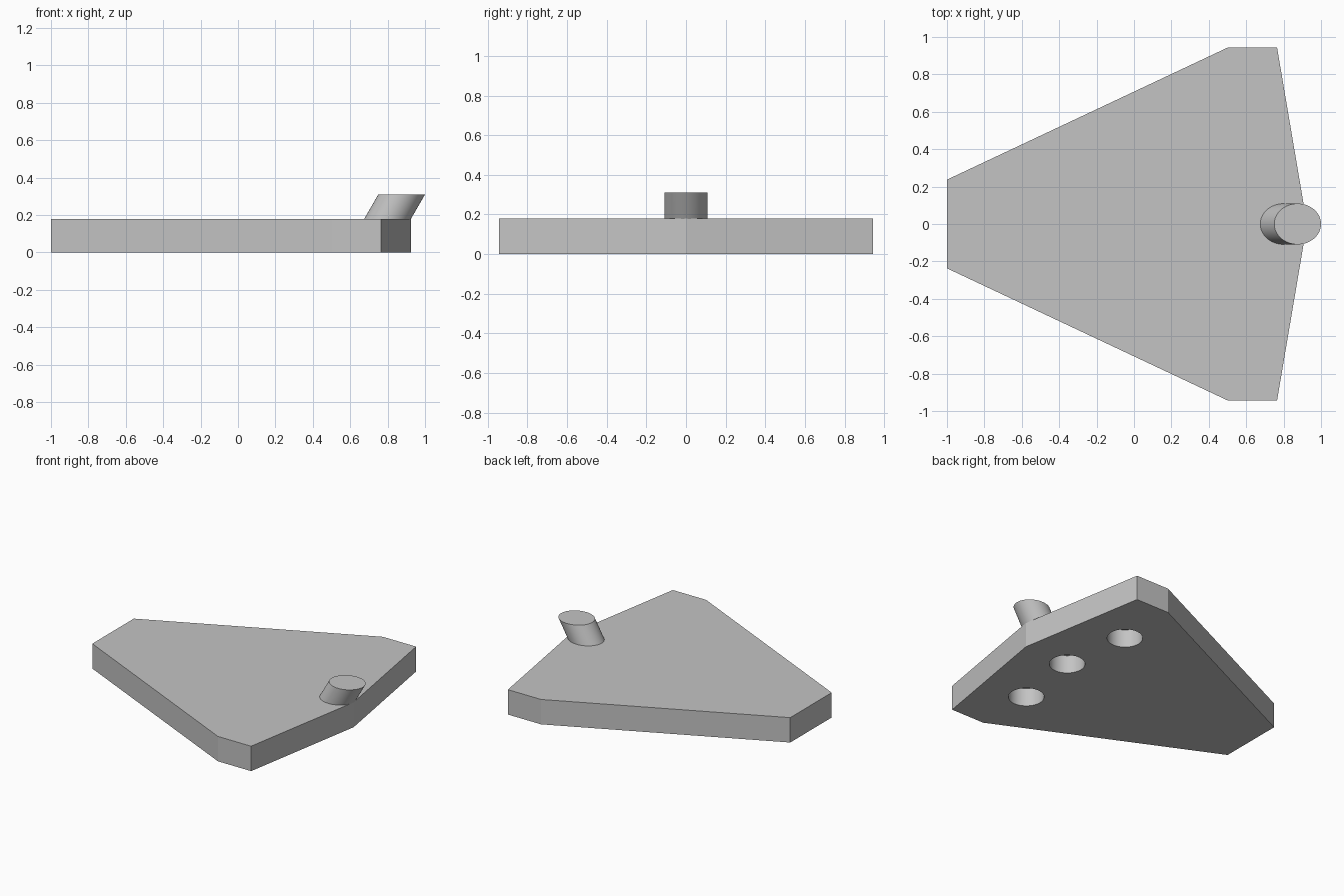
import bpy
import bmesh
from math import tan, radians
from mathutils import Matrix

cube = bpy.data.objects.get("Cube")
if cube:
    bpy.data.objects.remove(cube, do_unlink=True)

THICK = 0.18
PEG_TOP = 0.31
HOLE_DEPTH = 0.13

grey = bpy.data.materials.new("plain_grey")
grey.use_nodes = True
colour = (0.55, 0.55, 0.55, 1)
grey.diffuse_color = colour
grey.node_tree.nodes["Principled BSDF"].inputs["Base Color"].default_value = colour


def add_object(name, bm):
    bmesh.ops.recalc_face_normals(bm, faces=bm.faces)
    mesh = bpy.data.meshes.new(name)
    bm.to_mesh(mesh)
    bm.free()
    mesh.materials.append(grey)
    obj = bpy.data.objects.new(name, mesh)
    bpy.context.collection.objects.link(obj)
    return obj


def add_cylinder(name, x, y, z0, z1, rx, ry, lean=0):
    """Upright or sheared elliptic cylinder; x, y is the centre at z0."""
    bm = bmesh.new()
    bmesh.ops.create_cone(bm, cap_ends=True, segments=64, radius1=1,
                          radius2=1, depth=z1 - z0,
                          matrix=Matrix.Translation((0, 0, (z1 - z0) / 2)))
    for v in bm.verts:
        v.co.x = x + v.co.x * rx + v.co.z * lean
        v.co.y = y + v.co.y * ry
        v.co.z += z0
    # smooth the curved wall only, keeping the rims sharp
    for f in bm.faces:
        f.smooth = len(f.verts) == 4
    for e in bm.edges:
        if any(len(f.verts) > 4 for f in e.link_faces):
            e.smooth = False
    return add_object(name, bm)


# Plate: symmetric seven-sided outline, extruded upward
half = [(-1, 0.237), (0.5, 0.943), (0.765, 0.943)]
outline = half + [(0.925, 0)] + [(x, -y) for x, y in reversed(half)]
bm = bmesh.new()
base = bm.faces.new([bm.verts.new((x, y, 0)) for x, y in outline])
top = bmesh.ops.extrude_face_region(bm, geom=[base], use_keep_orig=True)
bmesh.ops.translate(bm, vec=(0, 0, THICK),
                    verts=[g for g in top["geom"] if isinstance(g, bmesh.types.BMVert)])
plate = add_object("plate", bm)

# Blind round sockets in the underside
for name, x, y in (("left", 0.5, 0.503), ("middle", 0.572, 0), ("right", 0.5, -0.503)):
    cutter = add_cylinder(name + "_socket_cutter", x, y, -0.05, HOLE_DEPTH, 0.117, 0.117)
    cutter.hide_render = True
    cutter.hide_viewport = True
    cut = plate.modifiers.new(name + "_socket", "BOOLEAN")
    cut.operation = "DIFFERENCE"
    cut.solver = "EXACT"
    cut.object = cutter

# Peg leaning outward over the pointed edge, cut level at its top
lean = tan(radians(30))
sink = 0.02
add_cylinder("leaning_peg", 0.8 - sink * lean, 0, THICK - sink, PEG_TOP,
             0.125, 0.109, lean)
